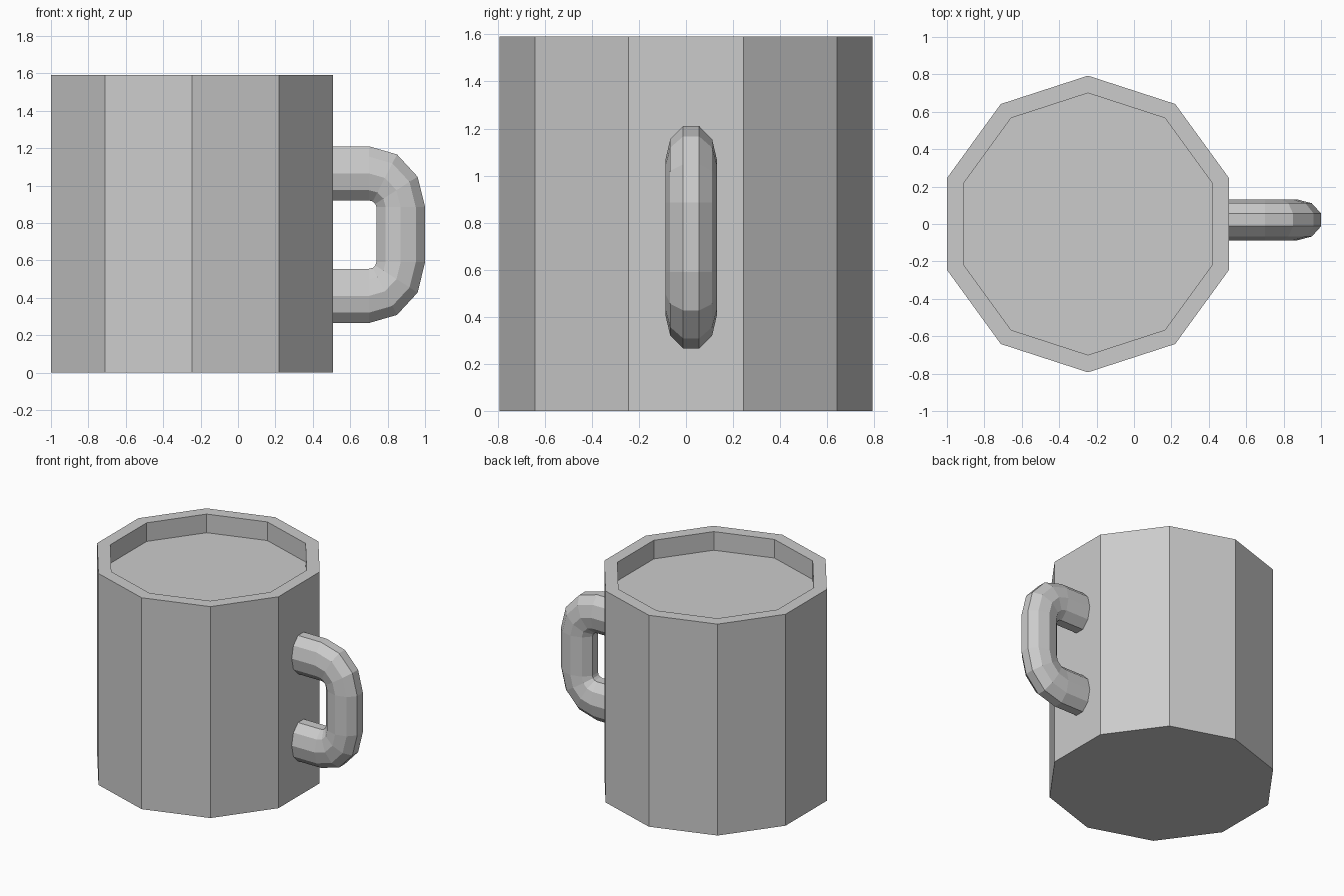
import bpy
import bmesh
from math import cos, sin, pi, radians

default = bpy.data.objects.get("Cube")
if default:
    bpy.data.objects.remove(default, do_unlink=True)

SIDES = 10

grey = bpy.data.materials.new("plain grey")
grey.use_nodes = True
grey.diffuse_color = (0.6, 0.6, 0.6, 1)
grey.node_tree.nodes["Principled BSDF"].inputs["Base Color"].default_value = (0.6, 0.6, 0.6, 1)


def loft(name, rings):
    """Skin a series of equal rings and cap both ends."""
    bm = bmesh.new()
    loops = [[bm.verts.new(p) for p in ring] for ring in rings]
    for a, b in zip(loops, loops[1:]):
        for i in range(SIDES):
            j = (i + 1) % SIDES
            bm.faces.new((a[i], a[j], b[j], b[i]))
    bm.faces.new(loops[0])
    bm.faces.new(loops[-1])
    bmesh.ops.recalc_face_normals(bm, faces=bm.faces)
    mesh = bpy.data.meshes.new(name)
    bm.to_mesh(mesh)
    bm.free()
    mesh.materials.append(grey)
    obj = bpy.data.objects.new(name, mesh)
    bpy.context.collection.objects.link(obj)
    return obj


# Mug body: outer wall, rim, then down to the inner surface
def body_ring(radius, z):
    angles = [pi / 2 + 2 * pi * i / SIDES for i in range(SIDES)]
    return [(-0.246 + radius * cos(a), radius * sin(a), z) for a in angles]


profile = [(0.793, 0), (0.793, 1.59), (0.7, 1.59), (0.7, 1.45)]
loft("mug_body", [body_ring(r, z) for r, z in profile])


# Handle: ten-sided tube swept round two bends
def handle_ring(x, z, bend):
    ring = []
    for i in range(SIDES):
        a = 2 * pi * i / SIDES
        ring.append((x + cos(bend) * (0.17 + 0.137 * sin(a)),
                     0.022 + 0.11 * cos(a),
                     z + sin(bend) * (0.18 + 0.1525 * sin(a))))
    return ring


top_z, bottom_z, bend_x, root_x = 0.885, 0.59, 0.7, 0.47
rings = [handle_ring(root_x, top_z, pi / 2)]
rings += [handle_ring(bend_x, top_z, radians(d)) for d in (90, 60, 30, 0)]
rings += [handle_ring(bend_x, bottom_z, radians(-d)) for d in (0, 30, 60, 90)]
rings.append(handle_ring(root_x, bottom_z, -pi / 2))
loft("mug_handle", rings)
